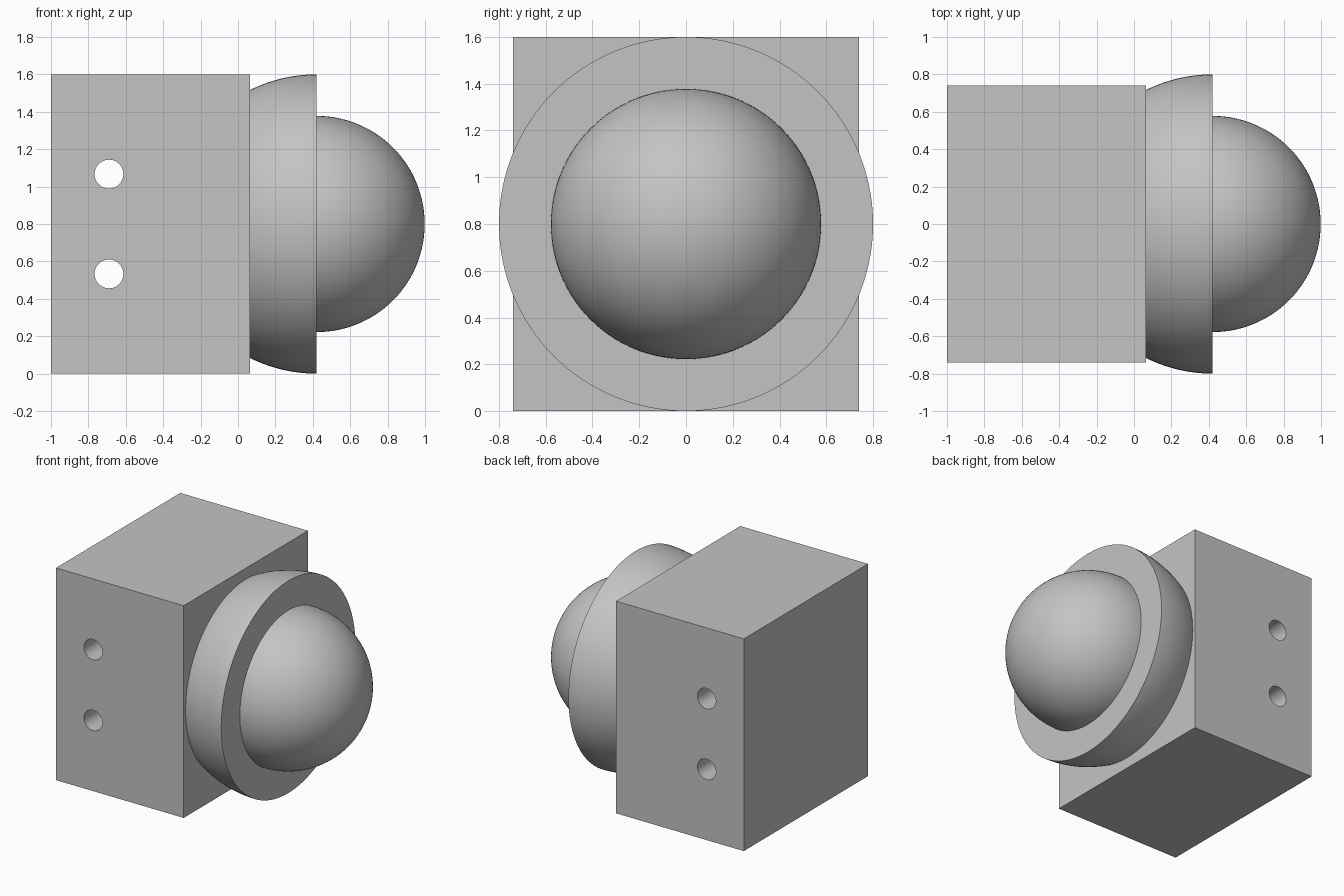
import bpy, bmesh, math
from mathutils import Matrix, Vector

if "Cube" in bpy.data.objects:
    bpy.data.objects.remove(bpy.data.objects["Cube"], do_unlink=True)

grey = bpy.data.materials.new("plain grey")
grey.use_nodes = True
colour = (0.55, 0.55, 0.55, 1)
grey.diffuse_color = colour
grey.node_tree.nodes["Principled BSDF"].inputs["Base Color"].default_value = colour

BACK, FRONT, RIM, TOP = -1.0, 0.065, 0.42, 1.6
MID = TOP / 2


def add_object(name, bm):
    bmesh.ops.recalc_face_normals(bm, faces=bm.faces)
    mesh = bpy.data.meshes.new(name)
    bm.to_mesh(mesh)
    bm.free()
    mesh.materials.append(grey)
    obj = bpy.data.objects.new(name, mesh)
    bpy.context.collection.objects.link(obj)
    return obj


def smooth(obj):
    bpy.ops.object.select_all(action="DESELECT")
    obj.select_set(True)
    bpy.context.view_layer.objects.active = obj
    bpy.ops.object.shade_smooth_by_angle(angle=math.radians(30))


def revolve(name, profile, steps=128):
    """Spin (x, radius) points about the x axis through the block's middle."""
    bm = bmesh.new()
    verts = [bm.verts.new((x, 0, MID + r)) for x, r in profile]
    edges = [bm.edges.new(pair) for pair in zip(verts, verts[1:])]
    bmesh.ops.spin(bm, geom=verts + edges, cent=(0, 0, MID), axis=(1, 0, 0),
                   angle=math.tau, steps=steps)
    bmesh.ops.remove_doubles(bm, verts=bm.verts, dist=1e-5)
    smooth(add_object(name, bm))


def arc(radius, start, end, count):
    """Points on a circle centred on the socket rim plane."""
    angles = [start + (end - start) * i / count for i in range(count + 1)]
    return [(RIM + radius * math.cos(a), radius * math.sin(a)) for a in angles]


# Mounting block
bm = bmesh.new()
size = Vector((FRONT - BACK, 1.48, TOP))
bmesh.ops.create_cube(bm, size=1, matrix=Matrix.Translation(
    ((FRONT + BACK) / 2, 0, MID)) @ Matrix.Diagonal(size.to_4d()))
block = add_object("mounting_block", bm)

# Two bolt holes through the block from front to back
bm = bmesh.new()
for z in (TOP / 3, TOP * 2 / 3):
    bmesh.ops.create_cone(bm, cap_ends=True, segments=48, radius1=0.077,
                          radius2=0.077, depth=2, matrix=Matrix.Translation(
                              (-0.69, 0, z)) @ Matrix.Rotation(math.pi / 2, 4, "X"))
cutter = add_object("bolt_hole_cutter", bm)
cut = block.modifiers.new("bolt holes", "BOOLEAN")
cut.operation = "DIFFERENCE"
cut.solver = "EXACT"
cut.object = cutter
bpy.context.view_layer.objects.active = block
block.select_set(True)
bpy.ops.object.modifier_apply(modifier=cut.name)
bpy.data.objects.remove(cutter, do_unlink=True)
smooth(block)

# Socket: slice of a large sphere with a flat rim
socket_start = math.acos((FRONT - RIM) / 0.8)
revolve("socket", [(FRONT, 0)] + arc(0.8, socket_start, math.pi / 2, 16) + [(RIM, 0)])

# Ball seated in the socket
revolve("ball", arc(0.578, math.pi, 0, 64))
